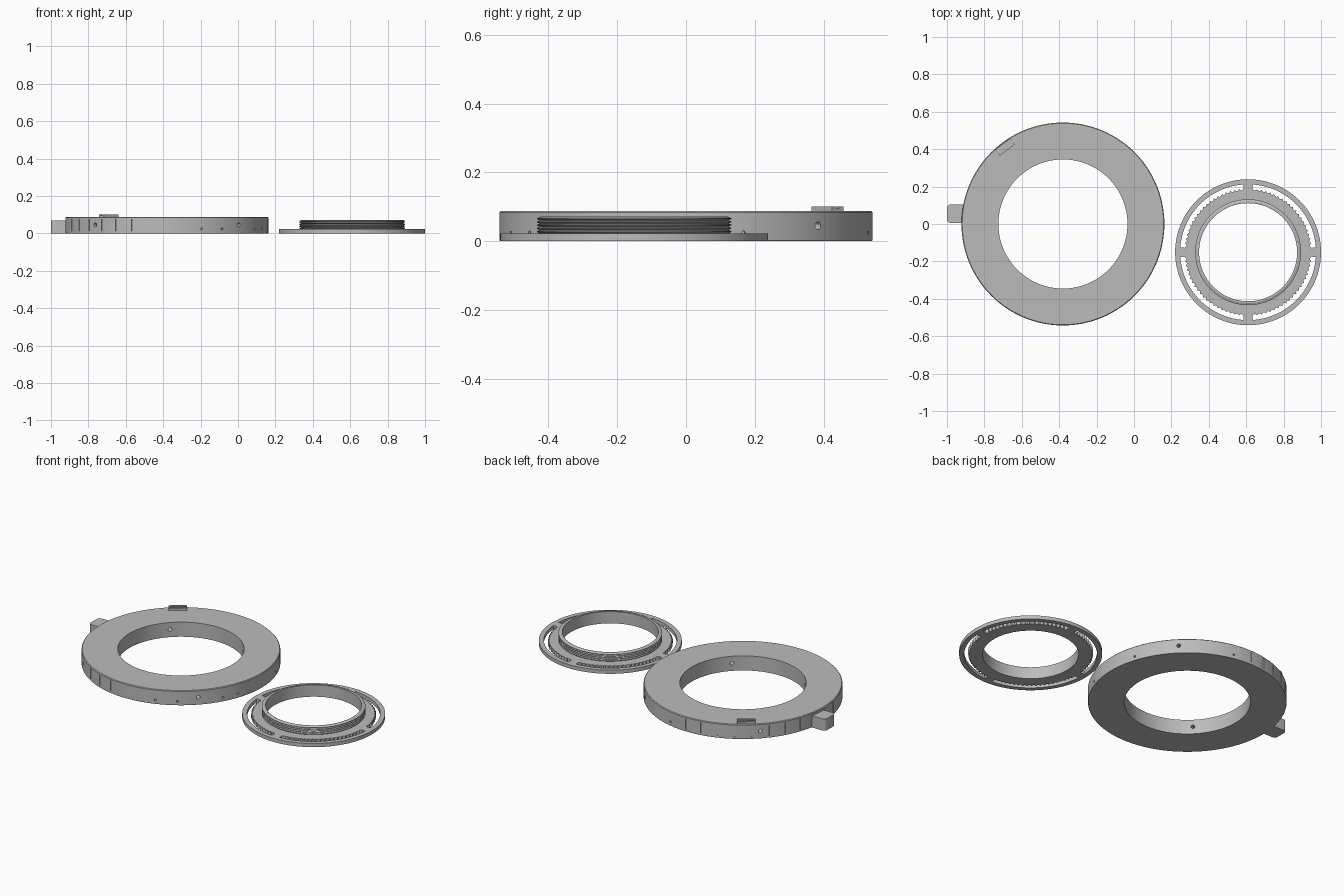
import bpy, bmesh, math
from mathutils import Matrix, Vector

if "Cube" in bpy.data.objects:
    bpy.data.objects.remove(bpy.data.objects["Cube"])

grey = bpy.data.materials.new("matte_grey")
grey.diffuse_color = (0.5, 0.5, 0.5, 1)
grey.use_nodes = True
grey.node_tree.nodes["Principled BSDF"].inputs["Base Color"].default_value = grey.diffuse_color

RING = Vector((-0.38, 0.0, 0))      # centre of the large ring
FLANGE = Vector((0.61, -0.151, 0))  # centre of the threaded flange
R = 0.5425


def make(name, bm, loc=(0, 0, 0)):
    bmesh.ops.recalc_face_normals(bm, faces=bm.faces)
    me = bpy.data.meshes.new(name)
    bm.to_mesh(me)
    bm.free()
    me.materials.append(grey)
    ob = bpy.data.objects.new(name, me)
    ob.location = loc
    bpy.context.collection.objects.link(ob)
    return ob


def activate(ob):
    bpy.ops.object.select_all(action='DESELECT')
    ob.select_set(True)
    bpy.context.view_layer.objects.active = ob


def smooth(ob):
    activate(ob)
    bpy.ops.object.shade_smooth_by_angle(angle=math.radians(30))


def lathe(name, profile, loc, n=128):
    """Revolve a closed (radius, z) profile around z."""
    bm = bmesh.new()
    rows = []
    for i in range(n):
        a = 2 * math.pi * i / n
        rows.append([bm.verts.new((r * math.cos(a), r * math.sin(a), z)) for r, z in profile])
    m = len(profile)
    for i in range(n):
        p, q = rows[i], rows[(i + 1) % n]
        for j in range(m):
            k = (j + 1) % m
            bm.faces.new((p[j], q[j], q[k], p[k]))
    return make(name, bm, loc)


def cut(ob, cutter):
    mod = ob.modifiers.new("cut", 'BOOLEAN')
    mod.operation = 'DIFFERENCE'
    mod.solver = 'EXACT'
    mod.object = cutter
    cutter.hide_render = True
    activate(ob)
    bpy.ops.object.modifier_apply(modifier=mod.name)
    bpy.data.objects.remove(cutter)


def add_box(bm, size, mat):
    bmesh.ops.create_cube(bm, size=1, matrix=mat @ Matrix.Diagonal((*size, 1)))


def add_hole(bm, radius, length, angle, dist, z):
    mat = (Matrix.Rotation(math.radians(angle), 4, 'Z') @ Matrix.Translation((dist, 0, z))
           @ Matrix.Rotation(math.pi / 2, 4, 'Y'))
    bmesh.ops.create_cone(bm, cap_ends=True, segments=16, radius1=radius, radius2=radius,
                          depth=length, matrix=mat)


# Large ring body with a small chamfer at the top rim
ring = lathe("large_ring", [(0.345, 0), (R - 0.002, 0), (R, 0.003), (R, 0.084),
                            (R - 0.004, 0.088), (0.345, 0.088)], RING)

# Scale grooves, four radial screw holes and small dimples in the ring wall
bm = bmesh.new()
for deg in range(90, 261, 10):
    mat = Matrix.Rotation(math.radians(deg), 4, 'Z') @ Matrix.Translation((R, 0, 0.045))
    add_box(bm, (0.01, 0.006, 0.064), mat)
for deg in (45, 135, 225, 315):
    add_hole(bm, 0.011, 0.3, deg, 0.445, 0.045)
for deg in (18, 78, 290, 303, 330, 340):
    add_hole(bm, 0.006, 0.02, deg, R, 0.024)
cut(ring, make("ring_cutter", bm, RING))
smooth(ring)

# Side tab with rounded outer corners
bm = bmesh.new()
add_box(bm, (0.1, 0.098, 0.07), Matrix.Translation((-0.95, 0.055, 0.035)))
corners = [e for e in bm.edges if all(v.co.x < -0.99 for v in e.verts)
           and abs(e.verts[0].co.z - e.verts[1].co.z) > 0.01]
bmesh.ops.bevel(bm, geom=corners, offset=0.018, segments=5, profile=0.5, affect='EDGES')
smooth(make("side_tab", bm))

# Small accessory rail on top: base plate and two raised strips
bm = bmesh.new()
base = (Matrix.Translation(RING) @ Matrix.Rotation(math.radians(127), 4, 'Z')
        @ Matrix.Translation((0.515, 0, 0)))
add_box(bm, (0.041, 0.1, 0.01), base @ Matrix.Translation((0, 0, 0.091)))
for s in (-1, 1):
    add_box(bm, (0.013, 0.1, 0.008), base @ Matrix.Translation((s * 0.014, 0, 0.0975)))
make("accessory_rail", bm)

# Threaded flange: flat disc with a ridged collar
ridges = [(0.262, 0), (0.39, 0), (0.39, 0.022), (0.276, 0.022)]
for i in range(5):
    z = 0.024 + i * 0.0094
    ridges += [(0.283, z + 0.003), (0.283, z + 0.0055), (0.274, z + 0.0085)]
ridges += [(0.272, 0.0715), (0.262, 0.0715)]
flange = lathe("threaded_flange", ridges, FLANGE)

# Four curved slots with a scalloped inner edge
bm = bmesh.new()
steps, teeth = 120, 20
for q in range(4):
    pts = []
    for i in range(steps + 1):
        a = math.radians(q * 90 + 4 + 82 * i / steps)
        pts.append((0.363, a))
    for i in range(steps, -1, -1):
        a = math.radians(q * 90 + 4 + 82 * i / steps)
        pts.append((0.341 - 0.009 * abs(math.sin(math.pi * teeth * i / steps)), a))
    face = bm.faces.new([bm.verts.new((r * math.cos(a), r * math.sin(a), -0.02)) for r, a in pts])
    top = bmesh.ops.extrude_face_region(bm, geom=[face])["geom"]
    bmesh.ops.translate(bm, verts=[v for v in top if isinstance(v, bmesh.types.BMVert)],
                        vec=(0, 0, 0.06))
cut(flange, make("slot_cutter", bm, FLANGE))
smooth(flange)
